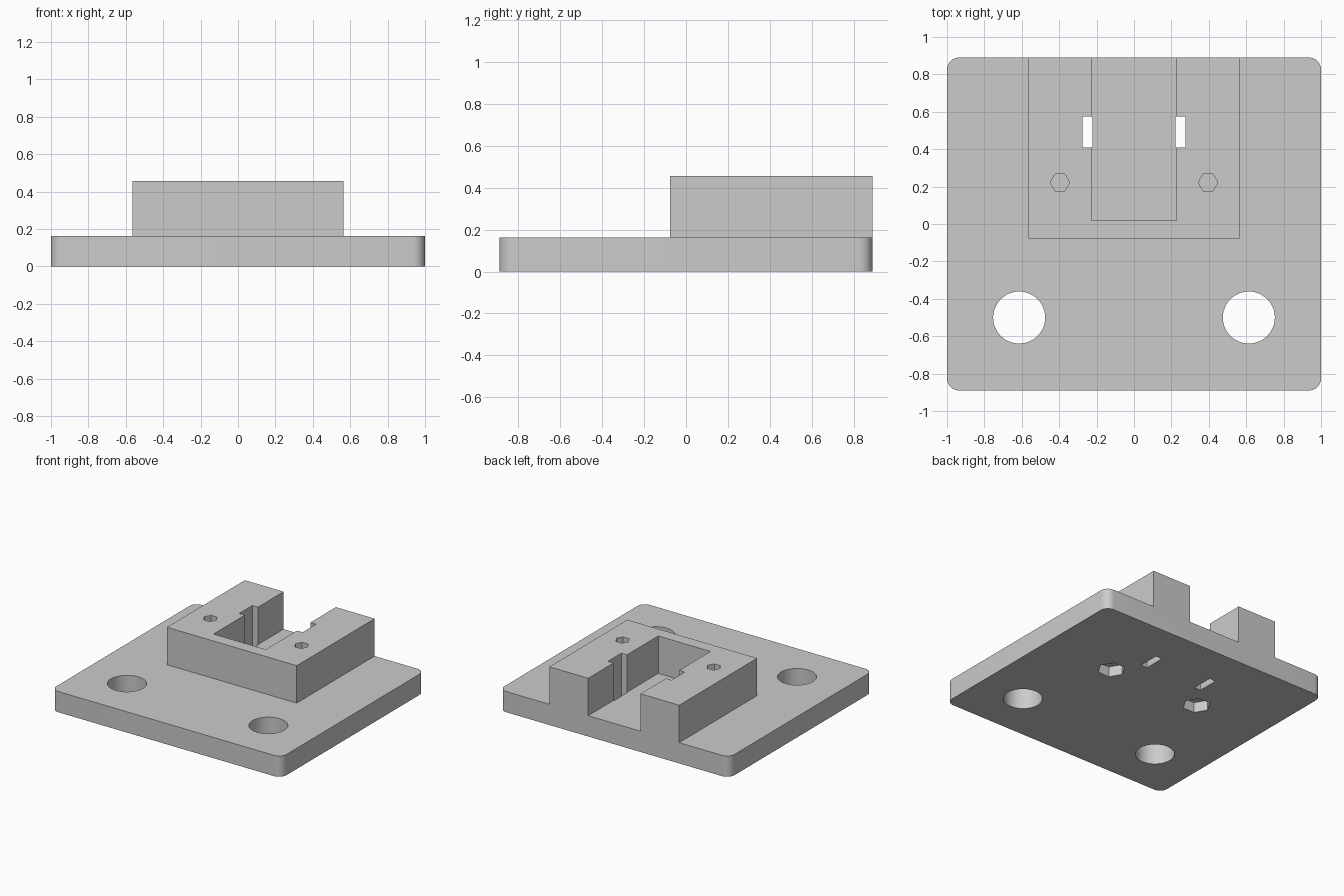
import bpy, bmesh, math

cube = bpy.data.objects.get("Cube")
if cube:
    bpy.data.objects.remove(cube, do_unlink=True)

BACK = 0.89          # half depth of the plate
PLATE_TOP = 0.163
BLOCK_TOP = 0.457

grey = bpy.data.materials.new("plain grey")
grey.use_nodes = True
grey.diffuse_color = (0.6, 0.6, 0.6, 1)
grey.node_tree.nodes["Principled BSDF"].inputs["Base Color"].default_value = (0.6, 0.6, 0.6, 1)


def prism(name, outline, z0, z1):
    """Extrude a flat counter-clockwise outline from z0 to z1."""
    bm = bmesh.new()
    base = bm.faces.new([bm.verts.new((x, y, z0)) for x, y in outline])
    top = bmesh.ops.extrude_face_region(bm, geom=[base])["geom"]
    bmesh.ops.translate(bm, vec=(0, 0, z1 - z0),
                        verts=[v for v in top if isinstance(v, bmesh.types.BMVert)])
    bmesh.ops.recalc_face_normals(bm, faces=bm.faces)
    mesh = bpy.data.meshes.new(name)
    bm.to_mesh(mesh)
    bm.free()
    mesh.materials.append(grey)
    obj = bpy.data.objects.new(name, mesh)
    bpy.context.collection.objects.link(obj)
    return obj


def arc(cx, cy, r, start, sweep, steps):
    return [(cx + r * math.cos(start + sweep * i / steps),
             cy + r * math.sin(start + sweep * i / steps)) for i in range(steps + 1)]


def ngon(cx, cy, r, sides):
    return arc(cx, cy, r, 0, math.tau, sides)[:-1]


def combine(target, tool, operation):
    """Apply a boolean and discard the tool."""
    tool.hide_render = True
    mod = target.modifiers.new(operation.lower(), 'BOOLEAN')
    mod.operation, mod.solver, mod.object = operation, 'EXACT', tool
    bpy.context.view_layer.objects.active = target
    bpy.ops.object.modifier_apply(modifier=mod.name)
    bpy.data.objects.remove(tool, do_unlink=True)


# Base plate with rounded corners
r = 0.065
outline = []
for i, (sx, sy) in enumerate([(1, 1), (-1, 1), (-1, -1), (1, -1)]):
    outline += arc(sx * (1 - r), sy * (BACK - r), r, i * math.pi / 2, math.pi / 2, 10)
mount = prism("mounting_plate", outline, 0, PLATE_TOP)

# U-shaped block, open at the back
half = [(0.227, 0.02), (0.227, BACK), (0.564, BACK), (0.564, -0.077)]
u_shape = half + [(-x, y) for x, y in reversed(half)]
combine(mount, prism("block", u_shape, 0.12, BLOCK_TOP), 'UNION')

# Openings on both sides
for s in (-1, 1):
    xs = sorted((s * 0.222, s * 0.276))
    slot = [(xs[0], 0.408), (xs[1], 0.408), (xs[1], 0.574), (xs[0], 0.574)]
    cutters = [
        prism("bolt_hole_cutter", ngon(s * 0.614, -0.5, 0.139, 48), -0.1, 0.3),
        prism("strap_slot_cutter", slot, -0.1, 0.6),
        prism("screw_hole_cutter", ngon(s * 0.396, 0.222, 0.052, 6), 0.1, 0.6),
        prism("nut_recess_cutter", ngon(s * 0.396, 0.222, 0.1, 6), -0.1, 0.08),
    ]
    for cutter in cutters:
        combine(mount, cutter, 'DIFFERENCE')

# Smooth the round walls, keep the edges sharp
bpy.ops.object.select_all(action='DESELECT')
mount.select_set(True)
bpy.context.view_layer.objects.active = mount
bpy.ops.object.shade_smooth_by_angle(angle=math.radians(30))
